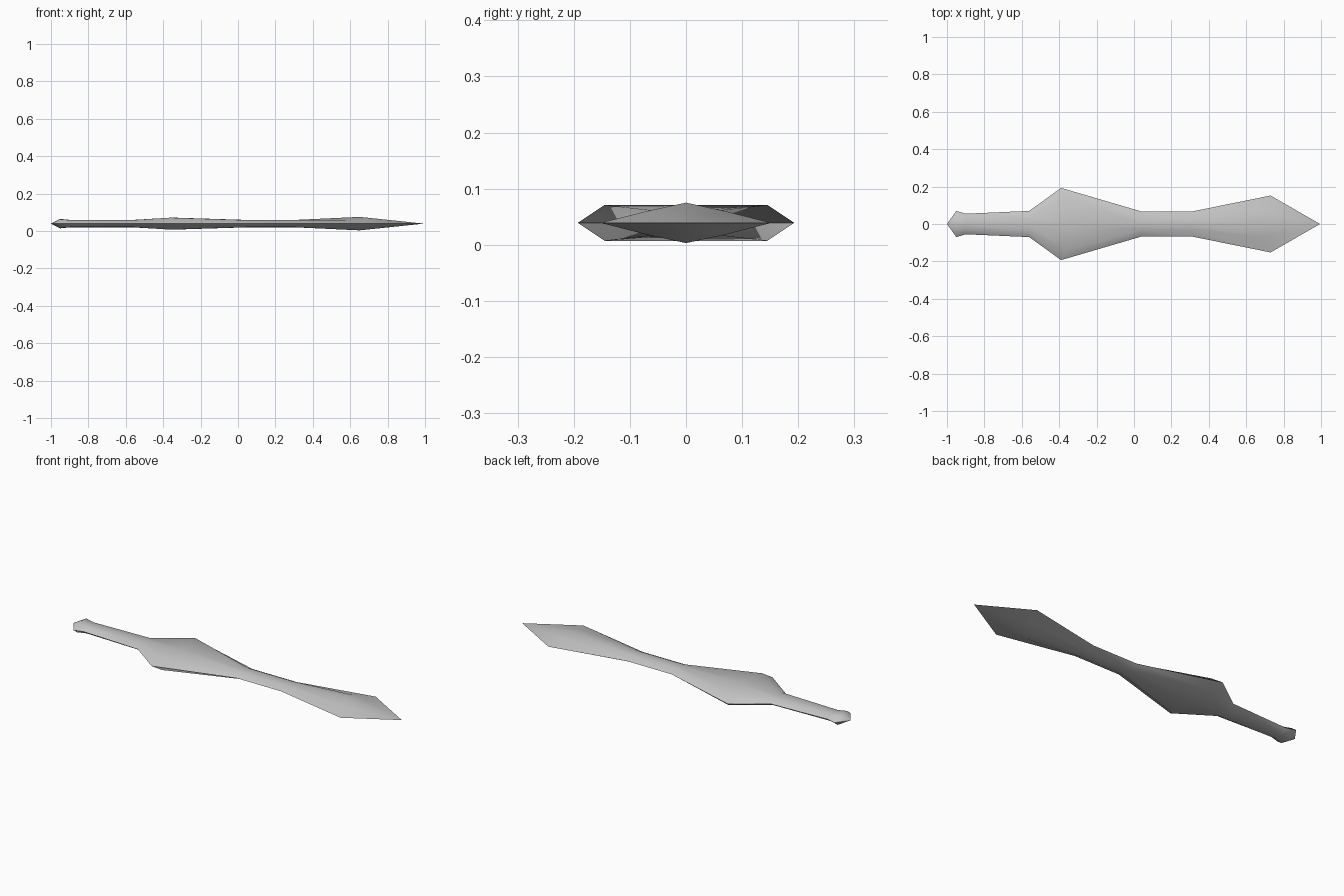
import bpy, bmesh, math

if "Cube" in bpy.data.objects:
    bpy.data.objects.remove(bpy.data.objects["Cube"])

grey = bpy.data.materials.new("steel grey")
grey.diffuse_color = (0.55, 0.55, 0.55, 1)
grey.use_nodes = True
grey.node_tree.nodes["Principled BSDF"].inputs["Base Color"].default_value = grey.diffuse_color

MID = 0.039
# stations: side x, side half-width, shoulder x, shoulder half-width,
# shoulder height, ridge x, ridge height (heights from the middle plane)
STATIONS = [
    (-0.95, 0.07, -0.95, 0.040, 0.023, -0.95, 0.025),    # pommel
    (-0.90, 0.055, -0.90, 0.030, 0.019, -0.90, 0.020),   # grip start
    (-0.56, 0.07, -0.56, 0.040, 0.019, -0.56, 0.020),    # grip end
    (-0.39, 0.193, -0.36, 0.145, 0.032, -0.34, 0.032),   # wide blade
    (0.04, 0.067, 0.04, 0.030, 0.019, 0.04, 0.020),      # neck start
    (0.31, 0.067, 0.31, 0.030, 0.019, 0.31, 0.020),      # neck end
    (0.73, 0.152, 0.69, 0.070, 0.021, 0.65, 0.036),      # spear head
]


def ring(bm, s):
    """Eight-sided cross-section, going round from the +y side."""
    sx, sw, hx, hw, hz, rx, rz = s
    pts = [(sx, sw, 0), (hx, hw, hz), (rx, 0, rz), (hx, -hw, hz),
           (sx, -sw, 0), (hx, -hw, -hz), (rx, 0, -rz), (hx, hw, -hz)]
    return [bm.verts.new((x, y, z + MID)) for x, y, z in pts]


bm = bmesh.new()
rings = [ring(bm, s) for s in STATIONS]
n = 8

# skin between the stations
for a, b in zip(rings, rings[1:]):
    for i in range(n):
        j = (i + 1) % n
        bm.faces.new((a[i], a[j], b[j], b[i]))

# pointed ends
for end, x in ((rings[0], -1.0), (rings[-1], 0.995)):
    tip = bm.verts.new((x, 0, MID))
    for i in range(n):
        bm.faces.new((end[i], end[(i + 1) % n], tip))

bmesh.ops.recalc_face_normals(bm, faces=bm.faces)
mesh = bpy.data.meshes.new("double_blade")
bm.to_mesh(mesh)
bm.free()
mesh.materials.append(grey)

blade = bpy.data.objects.new("double_blade", mesh)
bpy.context.collection.objects.link(blade)
bpy.context.view_layer.objects.active = blade
blade.select_set(True)
bpy.ops.object.shade_smooth_by_angle(angle=math.radians(60))
